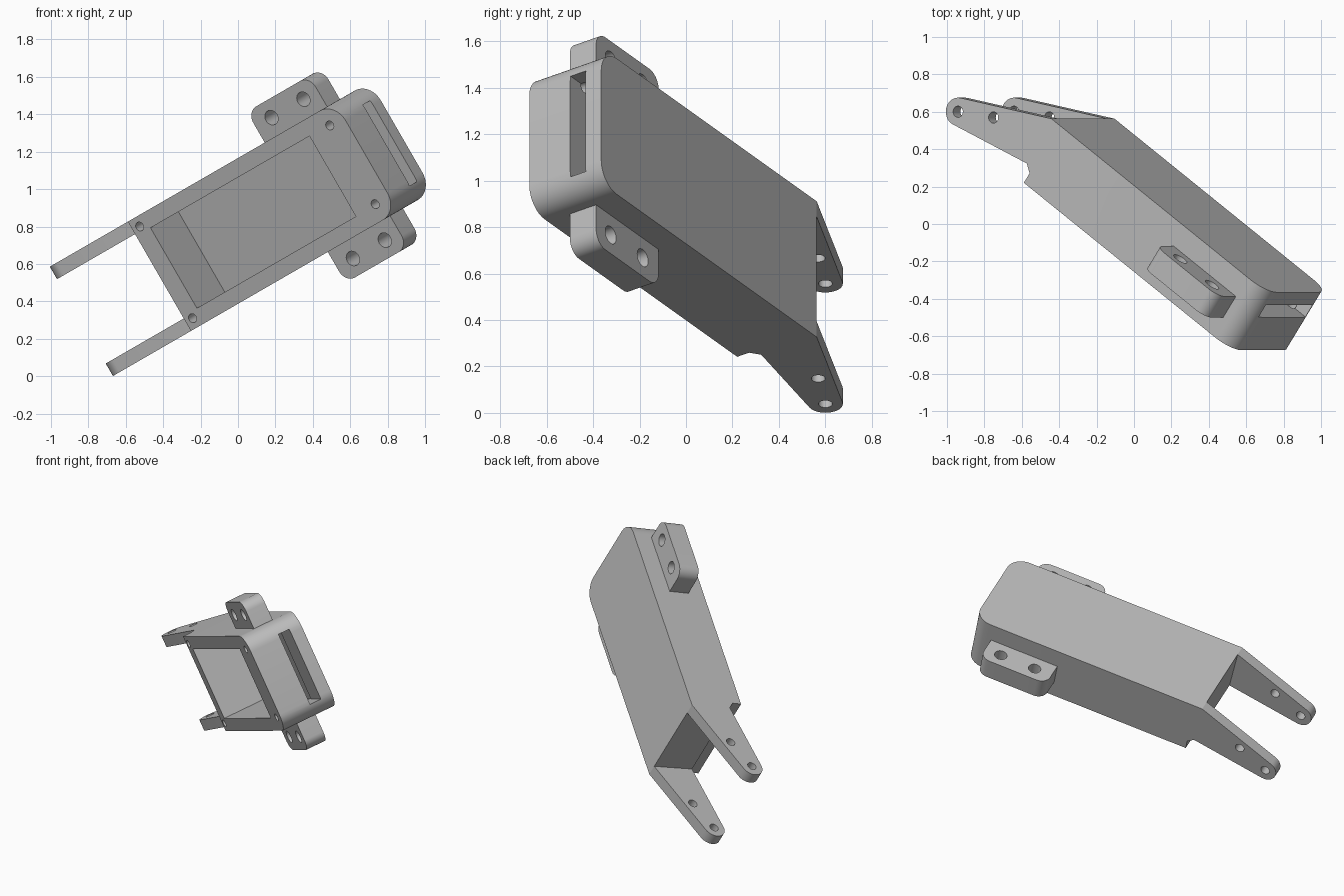
import bpy, bmesh, math
from mathutils import Matrix, Vector

if "Cube" in bpy.data.objects:
    bpy.data.objects.remove(bpy.data.objects["Cube"], do_unlink=True)

# Plastic colour
plastic = bpy.data.materials.new("light_grey")
plastic.use_nodes = True
GREY = (0.5, 0.5, 0.5, 1)
plastic.diffuse_color = GREY
plastic.node_tree.nodes["Principled BSDF"].inputs["Base Color"].default_value = GREY

# Part frame: length, thickness (front to back) and width, tilted in space
yaw, roll = math.radians(35), math.radians(30)
tilt = Matrix.Rotation(-roll, 4, 'Y') @ Matrix.Rotation(-yaw, 4, 'Z')
MID = 0.6725            # centre of the width
HALF = 0.3375           # half of the body width
ARM = 0.077             # arm plate thickness
FRONT, BACK, END = 0.125, 0.503, 1.355


def arc(cx, cy, r, a0, a1, n=16):
    angles = [math.radians(a0 + (a1 - a0) * i / n) for i in range(n + 1)]
    return [(cx + r * math.cos(a), cy + r * math.sin(a)) for a in angles]


def circle(cx, cy, r):
    return arc(cx, cy, r, 0, 360, 32)[:-1]


def rect(a0, a1, b0, b1):
    return [(a0, b0), (a1, b0), (a1, b1), (a0, b1)]


def prism(name, pts, axis, lo, hi):
    """Extrude a profile along thickness 't' or width 'w'."""
    def place(p, h):
        return Vector((p[0], h, p[1])) if axis == 't' else Vector((p[0], p[1], h))
    bm = bmesh.new()
    face = bm.faces.new([bm.verts.new(place(p, lo)) for p in pts])
    ext = bmesh.ops.extrude_face_region(bm, geom=[face])
    moved = [v for v in ext["geom"] if isinstance(v, bmesh.types.BMVert)]
    bmesh.ops.translate(bm, verts=moved, vec=place((0, 0), hi - lo))
    bmesh.ops.recalc_face_normals(bm, faces=bm.faces)
    mesh = bpy.data.meshes.new(name)
    bm.to_mesh(mesh)
    bm.free()
    ob = bpy.data.objects.new(name, mesh)
    bpy.context.collection.objects.link(ob)
    return ob


def cut(ob, cutters):
    for c in cutters:
        mod = ob.modifiers.new("cut", 'BOOLEAN')
        mod.operation, mod.solver, mod.object = 'DIFFERENCE', 'EXACT', c
    bpy.context.view_layer.update()
    dg = bpy.context.evaluated_depsgraph_get()
    mesh = bpy.data.meshes.new_from_object(ob.evaluated_get(dg))
    ob.modifiers.clear()
    ob.data = mesh
    for c in cutters:
        bpy.data.objects.remove(c, do_unlink=True)


def finish(ob):
    ob.data.transform(tilt)
    ob.data.materials.clear()
    ob.data.materials.append(plastic)
    bpy.ops.object.select_all(action='DESELECT')
    ob.select_set(True)
    bpy.context.view_layer.objects.active = ob
    bpy.ops.object.shade_smooth_by_angle(angle=math.radians(30))


# Housing: long box with a stepped tail
profile = [(-0.206, FRONT), (-0.206, 0.187), (-0.25, 0.22),
           (-0.263, BACK), (END, BACK), (END, FRONT)]
housing = prism("housing", profile, 'w', MID - HALF, MID + HALF)

# Rounded corners at the closed end
bm = bmesh.new()
bm.from_mesh(housing.data)
corners = [e for e in bm.edges
           if all(abs(v.co.x - END) < 1e-4 for v in e.verts)
           and abs(e.verts[0].co.z - e.verts[1].co.z) < 1e-4]
bmesh.ops.bevel(bm, geom=corners, offset=0.115, segments=12, profile=0.5,
                affect='EDGES')
bm.to_mesh(housing.data)
bm.free()

# Front pocket, end slot and screw holes
cutters = [
    prism("pocket", rect(-0.098, 1.10, MID - 0.248, MID + 0.248), 't', 0, 0.425),
    prism("slot", rect(1.05, 1.5, 0.34, 0.42), 'w', MID - 0.25, MID + 0.25),
]
for side in (-1, 1):
    for l, w in ((-0.155, 0.283), (1.249, 0.243)):
        cutters.append(prism("screw_hole", circle(l, MID + side * w, 0.025),
                             't', 0, 0.36))
cut(housing, cutters)
finish(housing)

# Hinge arms at the tail and mounting tabs at the sides
for side, label in ((-1, "lower"), (1, "upper")):
    lo, hi = sorted((MID + side * HALF, MID + side * (HALF - ARM)))
    outline = [(-0.25, 0.22), (-0.263, BACK)] + arc(-0.757, 0.203, 0.075, 113, 279)
    arm = prism(label + "_arm", outline, 'w', lo, hi)
    cut(arm, [prism("pin_hole", circle(l, t, 0.03), 'w', lo - 0.1, hi + 0.1)
              for l, t in ((-0.757, 0.203), (-0.56, 0.303))])
    finish(arm)

    outer, r = 0.528, 0.07
    shape = [(0.745, HALF), (1.215, HALF)]
    shape += arc(1.215 - r, outer - r, r, 0, 90, 12)
    shape += arc(0.745 + r, outer - r, r, 90, 180, 12)
    tab = prism(label + "_tab", [(l, MID + side * w) for l, w in shape],
                't', 0.24, 0.378)
    cut(tab, [prism("bolt_hole", circle(l, MID + side * 0.435, 0.041), 't', 0.1, 0.5)
              for l in (0.865, 1.105)])
    finish(tab)
